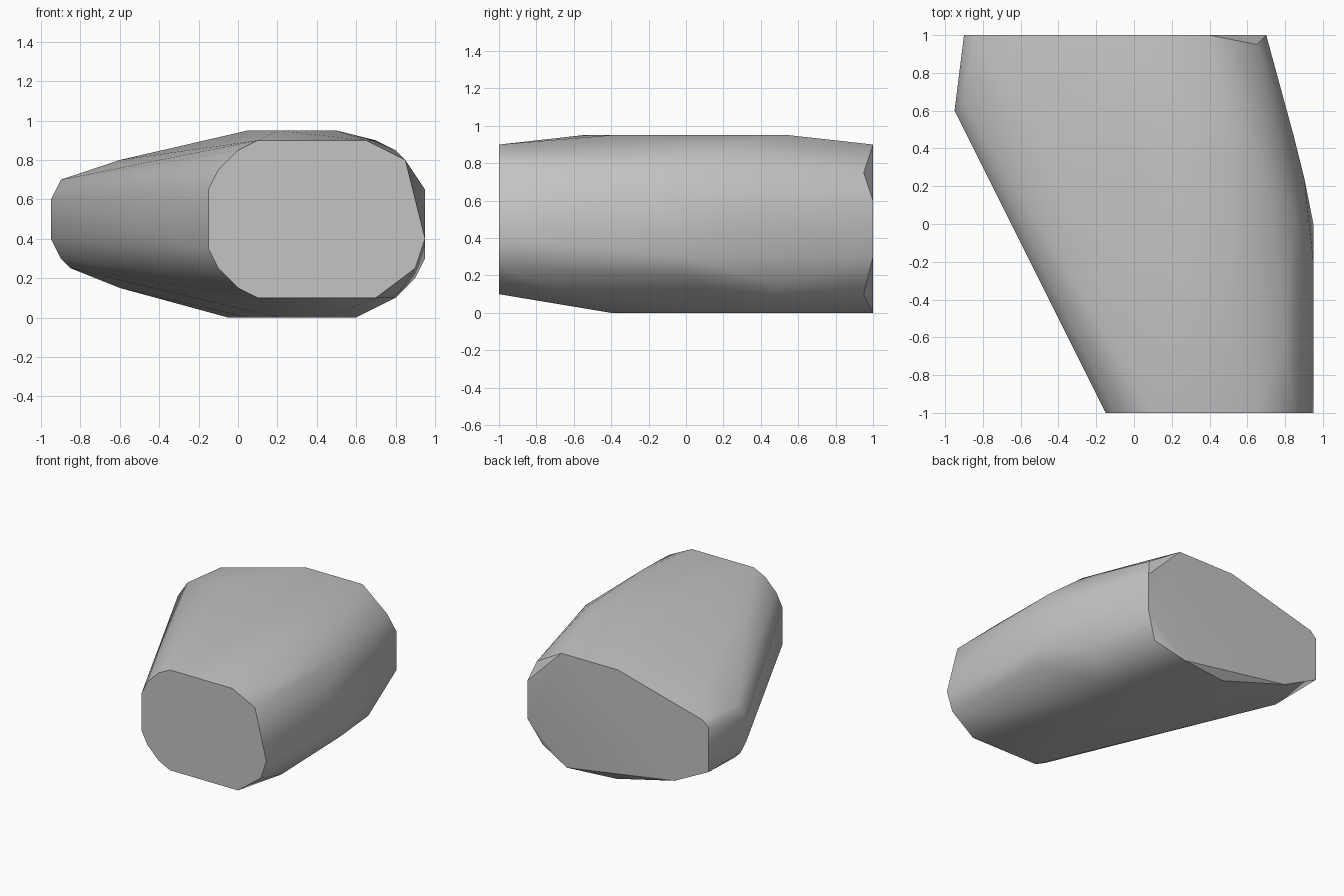
import bpy
import bmesh
import math

# Remove the default object
default_cube = bpy.data.objects.get("Cube")
if default_cube:
    bpy.data.objects.remove(default_cube, do_unlink=True)


def make_material(name, colour):
    material = bpy.data.materials.new(name)
    material.use_nodes = True
    material.diffuse_color = colour
    shader = next(node for node in material.node_tree.nodes
                  if node.type == "BSDF_PRINCIPLED")
    shader.inputs["Base Color"].default_value = colour
    return material


def upright_section(y, outline):
    """Place an (x, z) outline at one depth."""
    return [(x, y, z) for x, z in outline]


def level_section(z, outline):
    """Place an (x, y) outline at one height."""
    return [(x, y, z) for x, y in outline]


def wrap_sections(name, sections, material):
    """Stretch one convex skin over all the given sections."""
    mesh = bpy.data.meshes.new(name)
    skin = bmesh.new()
    for section in sections:
        for point in section:
            skin.verts.new(point)
    hull = bmesh.ops.convex_hull(skin, input=skin.verts[:])
    unused = {item for item in hull["geom_interior"] + hull["geom_unused"]
              if isinstance(item, bmesh.types.BMVert)}
    bmesh.ops.delete(skin, geom=list(unused), context="VERTS")
    bmesh.ops.dissolve_limit(skin, angle_limit=math.radians(1),
                             verts=skin.verts[:], edges=skin.edges[:])
    bmesh.ops.recalc_face_normals(skin, faces=skin.faces[:])
    skin.to_mesh(mesh)
    skin.free()
    mesh.materials.append(material)
    body = bpy.data.objects.new(name, mesh)
    bpy.context.collection.objects.link(body)
    return body


# Flat front end
front_end = upright_section(-1, [
    (-.15, .35), (-.15, .65), (-.1, .75), (0, .85), (.1, .9), (.65, .9),
    (.85, .8), (.95, .4), (.9, .25), (.7, .1), (.1, .1), (0, .15), (-.1, .25)])

# Flat back end
back_end = upright_section(1, [
    (.7, .3), (.7, .6), (.4, .9), (-.1, .9), (-.85, .7),
    (-.9, .65), (-.9, .3), (-.6, .15), (.35, 0)])

# Small chamfers just ahead of the back end
back_chamfer = upright_section(.95, [(.65, .75), (.6, .1), (-.05, 0)])

# Blunt ridge on the right side
right_ridge = upright_section(.6, [
    (-.95, .4), (-.95, .6), (-.9, .3), (-.85, .25)])
right_shoulder = upright_section(.65, [(-.9, .7), (-.6, .8)])

# Plateau on top and the flat underside
top_plateau = level_section(.95, [
    (.2, -.55), (.5, -.4), (.5, .55), (.2, .55), (.05, .3)])
underside = level_section(0, [
    (.45, -.4), (.2, -.4), (.6, -.1), (.6, .35), (.05, .3)])

# Rounded left side
left_side = [(.95, -.2, .65), (.95, 0, .3), (.9, 0, .2), (.85, .05, .8),
             (.9, .25, .5), (.85, .45, .6), (.8, .5, .15), (.8, -.6, .1),
             (.8, -.6, .85), (.7, .25, .9)]

grey = make_material("plain grey", (.55, .55, .55, 1))
boulder = wrap_sections("faceted_block", [
    front_end, back_end, back_chamfer, right_ridge, right_shoulder,
    top_plateau, underside, left_side], grey)

# Smooth the sides and keep the end rims crisp
bpy.ops.object.select_all(action="DESELECT")
boulder.select_set(True)
bpy.context.view_layer.objects.active = boulder
bpy.ops.object.shade_smooth_by_angle(angle=math.radians(35))
